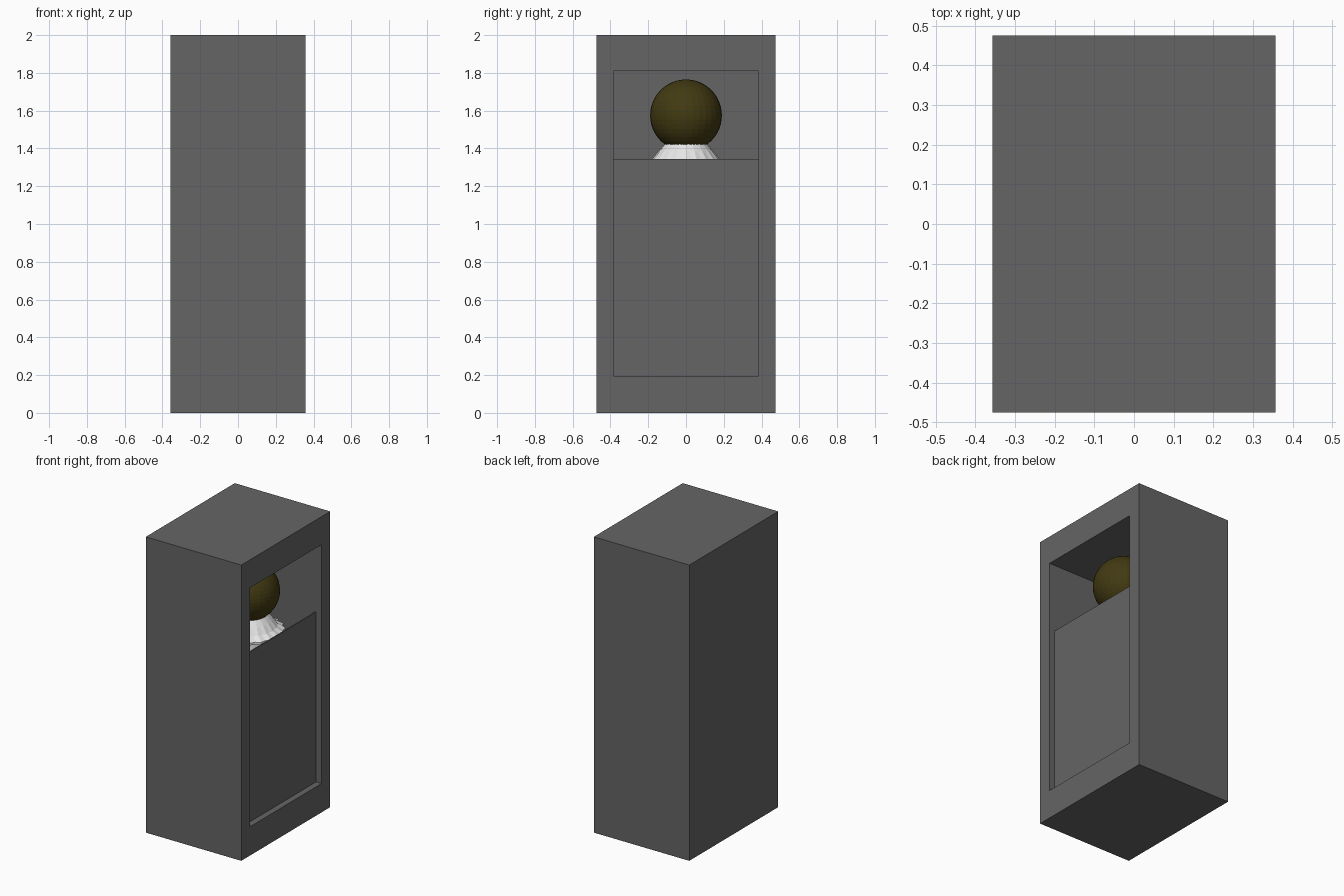
import bpy, bmesh, math
from mathutils import Vector

if "Cube" in bpy.data.objects:
    bpy.data.objects.remove(bpy.data.objects["Cube"])


def material(name, rgb):
    m = bpy.data.materials.new(name)
    m.diffuse_color = (*rgb, 1)
    m.use_nodes = True
    m.node_tree.nodes["Principled BSDF"].inputs["Base Color"].default_value = m.diffuse_color
    return m


GREY = material("dark grey", (0.13, 0.13, 0.13))
WHITE = material("white", (0.8, 0.8, 0.8))
OLIVE = material("dark olive", (0.055, 0.042, 0.006))


def add_object(name, bm, mat):
    bmesh.ops.recalc_face_normals(bm, faces=bm.faces[:])
    me = bpy.data.meshes.new(name)
    bm.to_mesh(me)
    bm.free()
    me.materials.append(mat)
    ob = bpy.data.objects.new(name, me)
    bpy.context.collection.objects.link(ob)
    return ob


def box(lo, hi):
    bm = bmesh.new()
    bmesh.ops.create_cube(bm, size=1)
    lo, hi = Vector(lo), Vector(hi)
    for v in bm.verts:
        v.co = (lo + hi) / 2 + v.co * (hi - lo)
    return bm


def lathe(profile, sides, centre, pleat=0.0):
    """Closed turned shape from (radius, z, pleat amount) rings."""
    bm = bmesh.new()
    rings = []
    for r, z, p in profile:
        ring = []
        for i in range(sides):
            a = math.tau * i / sides
            rr = r + (p * pleat if i % 2 else 0)
            ring.append(bm.verts.new((centre[0] + rr * math.cos(a),
                                      centre[1] + rr * math.sin(a), z)))
        rings.append(ring)
    for a, b in zip(rings, rings[1:]):
        for i in range(sides):
            j = (i + 1) % sides
            bm.faces.new((a[i], a[j], b[j], b[i]))
    bm.faces.new(rings[0])
    bm.faces.new(rings[-1])
    return bm


# Cabinet: a block whose right face is inset and pushed in as a deep niche
Y, Z0, Z1 = 0.384, 0.195, 1.81
bm = box((-0.357, -0.475, 0), (0.357, 0.475, 2))
bm.faces.ensure_lookup_table()
side = max(bm.faces, key=lambda f: f.calc_center_median().x)
bmesh.ops.inset_region(bm, faces=[side], thickness=0.05)
for v in side.verts:
    v.co.y = math.copysign(Y, v.co.y)
    v.co.z = Z1 if v.co.z > 1 else Z0
back = bmesh.ops.extrude_discrete_faces(bm, faces=[side])["faces"][0]
for v in back.verts:
    v.co.x = -0.21
add_object("cabinet", bm, GREY)

# Lower panel closing the niche
add_object("lower_panel", box((0.308, -Y, Z0), (0.316, Y, 1.344)), GREY)

# Figure inside: robe, pleated collar and round head
C = (0.083, 0)
add_object("robe", lathe([(0.2, Z0, 0), (0.16, 1.32, 0)], 24, C), WHITE)
add_object("collar", lathe([(0.222, 1.305, 1), (0.222, 1.32, 1), (0.178, 1.345, 0.5),
                            (0.145, 1.385, 0.2), (0.11, 1.425, 0)], 40, C, -0.012), WHITE)

bm = bmesh.new()
bmesh.ops.create_uvsphere(bm, u_segments=32, v_segments=24, radius=0.19)
bmesh.ops.translate(bm, verts=bm.verts[:], vec=(C[0], C[1], 1.575))
add_object("head", bm, OLIVE)
